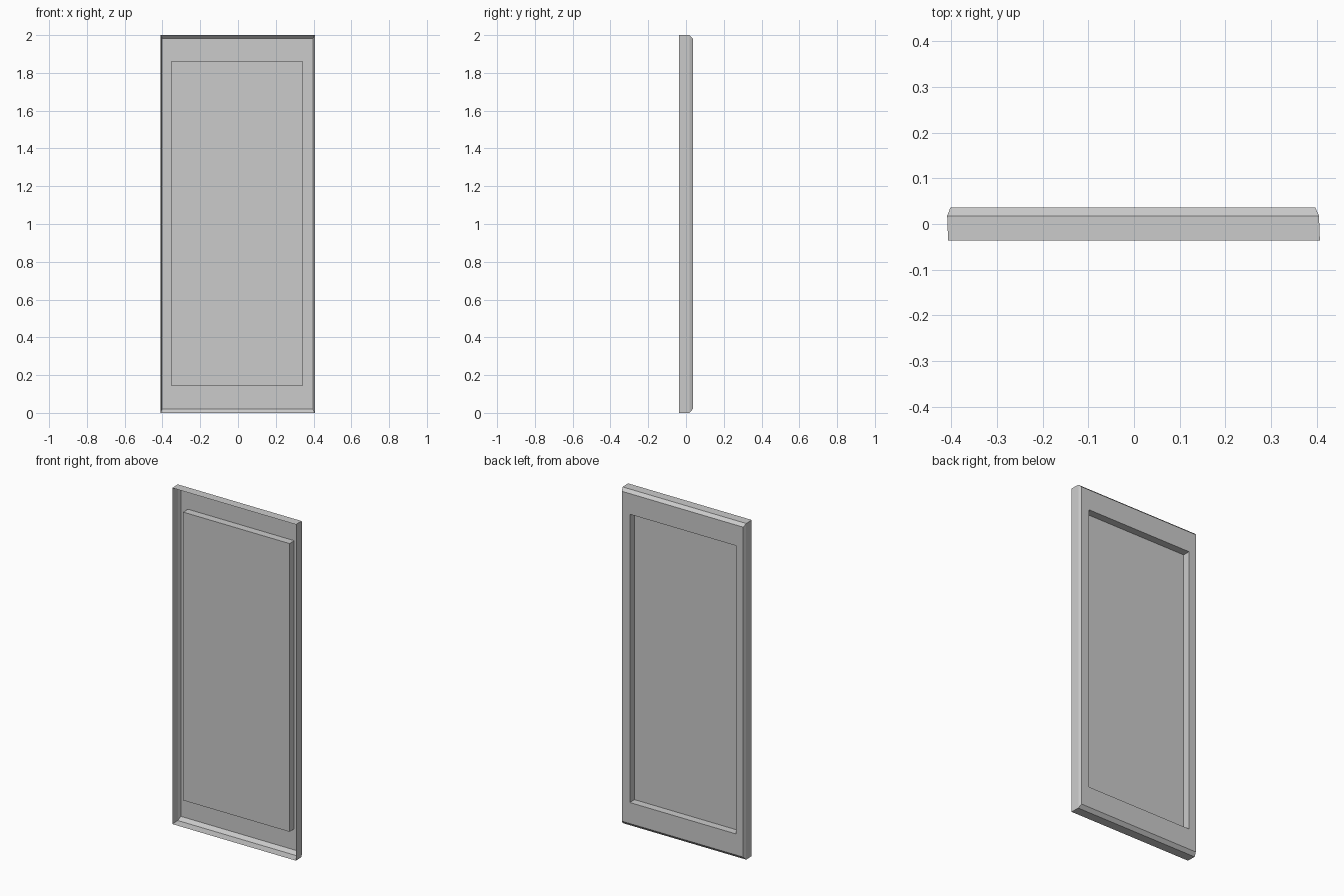
import bpy
import bmesh

cube = bpy.data.objects.get("Cube")
if cube:
    bpy.data.objects.remove(cube, do_unlink=True)

# One plain grey for the whole panel
grey = bpy.data.materials.new("plain_grey")
grey.use_nodes = True
colour = (0.6, 0.6, 0.6, 1)
grey.diffuse_color = colour
grey.node_tree.nodes["Principled BSDF"].inputs["Base Color"].default_value = colour


def rectangle(bm, left, right, bottom, top, y):
    """Four corners of an upright rectangle at depth y, wound to face the back."""
    corners = ((left, bottom), (left, top), (right, top), (right, bottom))
    return [bm.verts.new((x, y, z)) for x, z in corners]


def join(bm, a, b):
    """Band of four faces between two rectangles."""
    for i in range(4):
        j = (i + 1) % 4
        bm.faces.new((a[i], a[j], b[j], b[i]))


# Pressed sheet: open front rim, side wall, chamfer, back border, recess
bm = bmesh.new()
rings = [
    rectangle(bm, -0.407, 0.407, 0.0, 2.0, -0.036),
    rectangle(bm, -0.409, 0.405, 0.0, 2.0, 0.018),
    rectangle(bm, -0.402, 0.397, 0.02, 1.983, 0.036),
    rectangle(bm, -0.355, 0.345, 0.145, 1.86, 0.036),
    rectangle(bm, -0.355, 0.345, 0.145, 1.86, -0.009),
]
for a, b in zip(rings, rings[1:]):
    join(bm, a, b)
bm.faces.new(rings[-1])  # recessed centre

mesh = bpy.data.meshes.new("door_panel")
bm.to_mesh(mesh)
bm.free()
mesh.materials.append(grey)
panel = bpy.data.objects.new("door_panel", mesh)
bpy.context.collection.objects.link(panel)
